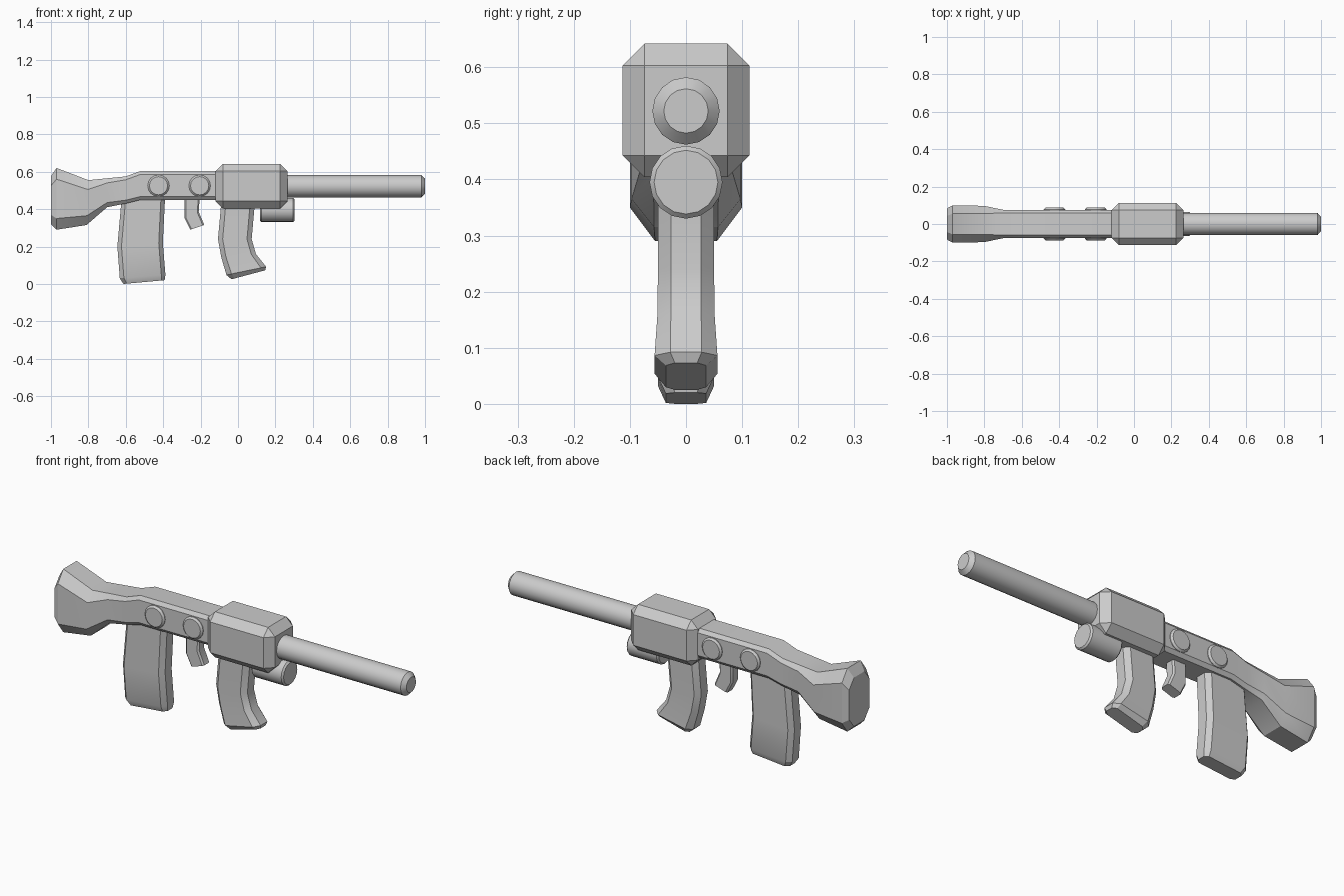
import bpy, bmesh, math
from mathutils import Vector, Matrix

cube = bpy.data.objects.get("Cube")
if cube:
    bpy.data.objects.remove(cube, do_unlink=True)

grey = bpy.data.materials.new("light_grey")
grey.use_nodes = True
colour = (0.6, 0.6, 0.6, 1)
grey.diffuse_color = colour
grey.node_tree.nodes["Principled BSDF"].inputs["Base Color"].default_value = colour


def finish(name, bm, bevel=0):
    """Turn a bmesh into a shaded object, optionally with chamfered edges."""
    bmesh.ops.recalc_face_normals(bm, faces=bm.faces[:])
    mesh = bpy.data.meshes.new(name)
    bm.to_mesh(mesh)
    bm.free()
    mesh.materials.append(grey)
    obj = bpy.data.objects.new(name, mesh)
    bpy.context.collection.objects.link(obj)
    bpy.ops.object.select_all(action='DESELECT')
    obj.select_set(True)
    bpy.context.view_layer.objects.active = obj
    if bevel:
        mod = obj.modifiers.new("chamfer", 'BEVEL')
        mod.width = bevel
        mod.segments = 1
        mod.limit_method = 'ANGLE'
        mod.angle_limit = math.radians(50)
        bpy.ops.object.modifier_apply(modifier=mod.name)
    bpy.ops.object.shade_smooth_by_angle(angle=math.radians(30))
    return obj


def loft(name, sections):
    """Skin eight-sided rings: (x0, z0, x1, z1, half width, chamfer, side chamfer)."""
    bm = bmesh.new()
    rings = []
    for x0, z0, x1, z1, half, cut, side in sections:
        a, b = Vector((x0, 0, z0)), Vector((x1, 0, z1))
        u = (b - a).normalized()
        length = (b - a).length
        outline = [(0, half - side), (cut, half),
                   (length - cut, half), (length, half - side)]
        outline += [(t, -y) for t, y in reversed(outline)]
        rings.append([bm.verts.new(a + u * t + Vector((0, y, 0))) for t, y in outline])
    for r, s in zip(rings, rings[1:]):
        for i in range(8):
            j = (i + 1) % 8
            bm.faces.new((r[i], r[j], s[j], s[i]))
    bm.faces.new(rings[0])
    bm.faces.new(rings[-1])
    return finish(name, bm)


def rod(name, centre, radius, length, axis, bevel):
    """A round part with chamfered rims."""
    bm = bmesh.new()
    turn = Matrix.Rotation(math.pi / 2, 4, 'Y' if axis == 'X' else 'X')
    bmesh.ops.create_cone(bm, cap_ends=True, segments=16, radius1=radius,
                          radius2=radius, depth=length,
                          matrix=Matrix.Translation(centre) @ turn)
    return finish(name, bm, bevel)


# Shoulder stock running into the long body
loft("stock_and_body", [
    (-1.0, 0.32, -1.0, 0.575, 0.083, 0.05, 0.04),
    (-0.97, 0.29, -0.97, 0.62, 0.1, 0.06, 0.045),
    (-0.81, 0.315, -0.80, 0.555, 0.097, 0.05, 0.04),
    (-0.70, 0.41, -0.70, 0.565, 0.076, 0.025, 0.018),
    (-0.60, 0.43, -0.60, 0.575, 0.075, 0.018, 0.015),
    (-0.52, 0.45, -0.52, 0.604, 0.075, 0.018, 0.015),
    (-0.08, 0.45, -0.08, 0.604, 0.075, 0.018, 0.015)])

# Chamfered front housing
bm = bmesh.new()
bmesh.ops.create_cube(bm, size=1, matrix=Matrix.Translation((0.072, 0, 0.523))
                      @ Matrix.Diagonal((0.385, 0.226, 0.238, 1)))
finish("front_housing", bm, 0.039)

# Barrel and the short tube beneath it
rod("barrel", (0.62, 0, 0.522), 0.06, 0.76, 'X', 0.02)
rod("lower_tube", (0.21, 0, 0.395), 0.065, 0.185, 'X', 0.008)

# Round knobs on both sides
for side, y in (("right", -0.07), ("left", 0.07)):
    for place, x in (("rear", -0.425), ("front", -0.205)):
        rod(f"{place}_knob_{side}", (x, y, 0.525), 0.058, 0.034, 'Y', 0.009)

# Curved rear magazine
loft("rear_magazine", [
    (-0.622, 0.46, -0.39, 0.46, 0.05, 0.022, 0.023),
    (-0.645, 0.20, -0.402, 0.22, 0.05, 0.022, 0.023),
    (-0.632, 0.03, -0.388, 0.05, 0.05, 0.022, 0.023),
    (-0.612, 0.0, -0.392, 0.02, 0.036, 0.018, 0.016)])

# Curved front grip with a flared foot
loft("front_grip", [
    (-0.09, 0.43, 0.09, 0.43, 0.05, 0.025, 0.023),
    (-0.107, 0.24, 0.073, 0.24, 0.05, 0.025, 0.023),
    (-0.09, 0.145, 0.096, 0.16, 0.051, 0.025, 0.024),
    (-0.062, 0.048, 0.15, 0.092, 0.056, 0.028, 0.028),
    (-0.035, 0.025, 0.145, 0.073, 0.036, 0.018, 0.016)])

# Hooked trigger
loft("trigger", [
    (-0.285, 0.46, -0.205, 0.46, 0.028, 0.008, 0.008),
    (-0.285, 0.35, -0.21, 0.385, 0.028, 0.008, 0.008),
    (-0.255, 0.29, -0.18, 0.315, 0.028, 0.008, 0.008)])
